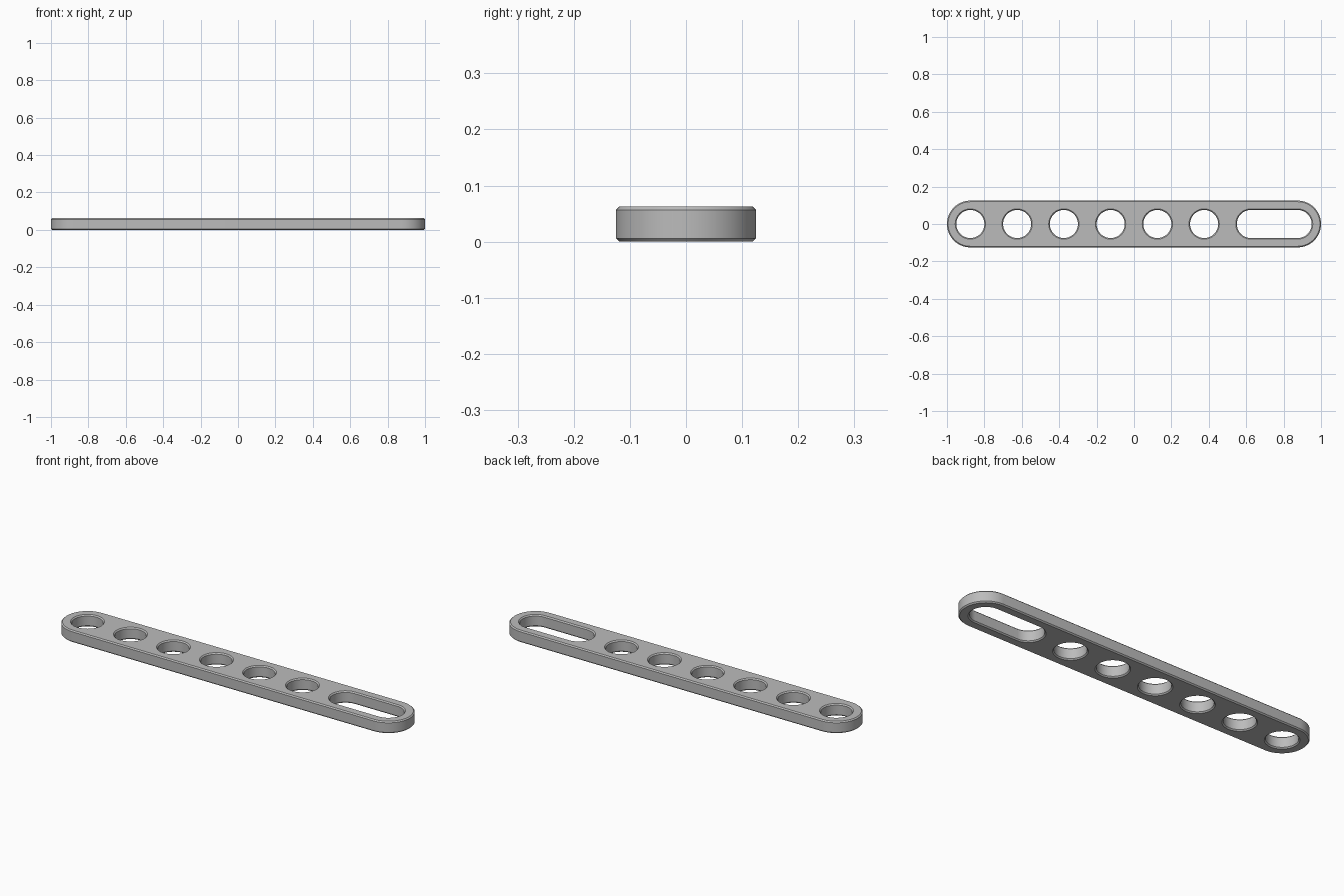
import bpy
import bmesh
import math

cube = bpy.data.objects.get("Cube")
if cube:
    bpy.data.objects.remove(cube)

HEIGHT = 0.0625
CHAMFER = 0.006
PITCH = 0.25
END = 0.875
SEGMENTS = 32

grey = bpy.data.materials.new("plain grey")
grey.use_nodes = True
colour = (0.5, 0.5, 0.5, 1)
grey.diffuse_color = colour
grey.node_tree.nodes["Principled BSDF"].inputs["Base Color"].default_value = colour


def outline(x0, x1, radius):
    """Points of a circle, or of a round-ended slot when x0 and x1 differ."""
    points = []
    for centre, start in ((x1, -math.pi / 2), (x0, math.pi / 2)):
        count = SEGMENTS + 1 if x0 != x1 else SEGMENTS
        for i in range(count):
            a = start + math.pi * i / SEGMENTS
            points.append((centre + radius * math.cos(a), radius * math.sin(a)))
    return points


def wall(bm, x0, x1, radius, inset):
    """Chamfered upright wall; returns its bottom and top edge loops."""
    rings = []
    for z, r in ((0, radius + inset), (CHAMFER, radius),
                 (HEIGHT - CHAMFER, radius), (HEIGHT, radius + inset)):
        rings.append([bm.verts.new((x, y, z)) for x, y in outline(x0, x1, r)])
    n = len(rings[0])
    for low, high in zip(rings, rings[1:]):
        for i in range(n):
            j = (i + 1) % n
            bm.faces.new((low[i], low[j], high[j], high[i]))
    return [[bm.edges.get((ring[i], ring[(i + 1) % n])) for i in range(n)]
            for ring in (rings[0], rings[-1])]


bm = bmesh.new()

# Outer rim, six round holes and one long slot
walls = [wall(bm, -END, END, 0.125, -CHAMFER)]
for k in range(6):
    x = -END + PITCH * k
    walls.append(wall(bm, x, x, 0.075, CHAMFER))
walls.append(wall(bm, END - PITCH, END, 0.075, CHAMFER))

# Flat bottom and top faces around the openings
for side, direction in ((0, -1), (1, 1)):
    edges = [e for w in walls for e in w[side]]
    bmesh.ops.triangle_fill(bm, edges=edges, use_beauty=True,
                            use_dissolve=False, normal=(0, 0, direction))
bmesh.ops.recalc_face_normals(bm, faces=bm.faces[:])

mesh = bpy.data.meshes.new("perforated_bar")
bm.to_mesh(mesh)
bm.free()
mesh.materials.append(grey)
bar = bpy.data.objects.new("perforated_bar", mesh)
bpy.context.collection.objects.link(bar)

# Smooth curved walls, crisp chamfers
bpy.ops.object.select_all(action="DESELECT")
bar.select_set(True)
bpy.context.view_layer.objects.active = bar
bpy.ops.object.shade_smooth_by_angle(angle=math.radians(30))
